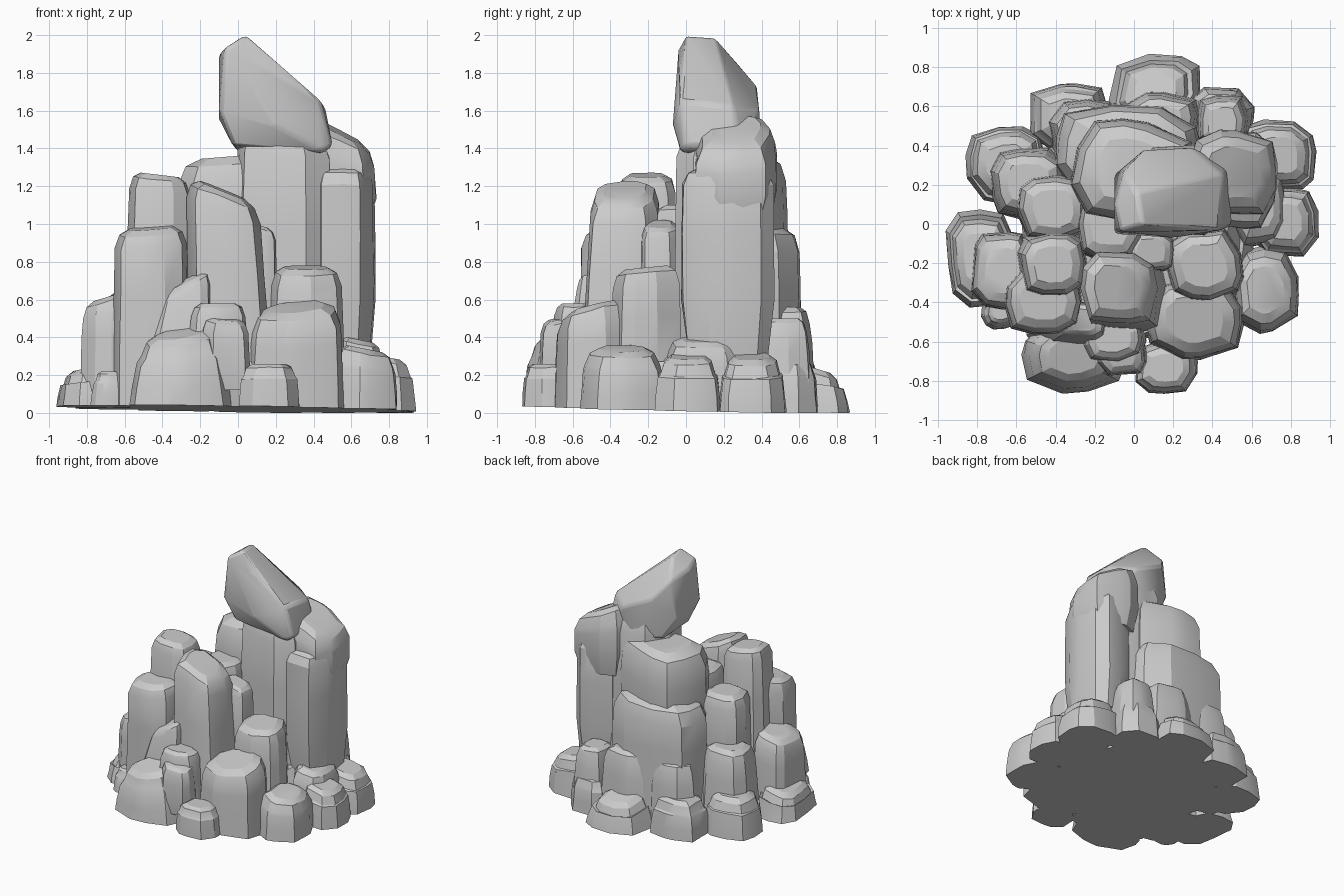
import bpy
import bmesh
import math
import random
from mathutils import Vector

cube = bpy.data.objects.get("Cube")
if cube:
    bpy.data.objects.remove(cube, do_unlink=True)

stone = bpy.data.materials.new("grey stone")
stone.use_nodes = True
GREY = (0.6, 0.6, 0.6, 1)
stone.diffuse_color = GREY
stone.node_tree.nodes["Principled BSDF"].inputs["Base Color"].default_value = GREY
rng = random.Random(7)


def ground(x, y):
    """Height of the slightly tilted underside."""
    return max(0, 0.02 - 0.012 * x - 0.02 * y)


def finish(name, bm, angle=24):
    bmesh.ops.recalc_face_normals(bm, faces=bm.faces)
    mesh = bpy.data.meshes.new(name)
    bm.to_mesh(mesh)
    bm.free()
    obj = bpy.data.objects.new(name, mesh)
    bpy.context.collection.objects.link(obj)
    mesh.materials.append(stone)
    bpy.ops.object.select_all(action="DESELECT")
    obj.select_set(True)
    bpy.context.view_layer.objects.active = obj
    bpy.ops.object.shade_smooth_by_angle(angle=math.radians(angle))
    return obj


def rock(name, xs, ys, top, bottom=None, taper=0.88, slope=(0, 0), lean=(0, 0), sides=11):
    """Chipped boulder filling a footprint, with a sloped and rounded top."""
    cx, cy = sum(xs) / 2, sum(ys) / 2
    rx, ry = (xs[1] - xs[0]) / 2, (ys[1] - ys[0]) / 2
    base = ground(cx, cy) if bottom is None else bottom
    height = top - base
    edge = min(0.4, 0.5 * min(rx, ry) / height)
    rings = [(0, 1 if bottom is None else 0.85), (0.3, 1 - (1 - taper) * 0.2),
             (0.65, 1 - (1 - taper) * 0.6), (1 - edge, taper),
             (1 - edge * 0.3, taper * 0.87), (1, taper * 0.62)]
    turn = rng.uniform(0, math.tau)
    angles = [turn + math.tau * (i + rng.uniform(-0.28, 0.28)) / sides for i in range(sides)]
    chips = [rng.uniform(0.93, 1.04) for _ in angles]
    bm = bmesh.new()
    loops = []
    for t, size in rings:
        loop = []
        for a, chip in zip(angles, chips):
            c, s = math.cos(a), math.sin(a)
            square = (abs(c) ** 3.5 + abs(s) ** 3.5) ** (-1 / 3.5)
            r = square * size * chip * rng.uniform(0.98, 1.02)
            dx, dy = rx * c * r, ry * s * r
            x, y = cx + dx + lean[0] * t, cy + dy + lean[1] * t
            z = base + t * (height + slope[0] * dx + slope[1] * dy)
            if 0 < t < 1:
                z += rng.uniform(-0.05, 0.05) * edge * height
            elif t == 0 and bottom is None:
                z = ground(x, y)
            loop.append(bm.verts.new((x, y, z)))
        loops.append(loop)
    for low, high in zip(loops, loops[1:]):
        for i in range(sides):
            j = (i + 1) % sides
            bm.faces.new((low[i], low[j], high[j], high[i]))
    bm.faces.new(loops[0])
    bm.faces.new(loops[-1])
    return finish(name, bm)


def hull_rock(name, points, bevel):
    """Angular block wrapped around a few corner points."""
    bm = bmesh.new()
    for p in points:
        bm.verts.new(p)
    bmesh.ops.convex_hull(bm, input=bm.verts)
    bmesh.ops.dissolve_limit(bm, angle_limit=math.radians(6), verts=bm.verts, edges=bm.edges)
    obj = finish(name, bm, 30)
    mod = obj.modifiers.new("worn edges", "BEVEL")
    mod.width = bevel
    mod.segments = 2
    mod.angle_limit = math.radians(25)
    return obj


# Hidden heart of the pile
rock("core", (-.62, .62), (-.58, .55), .4)

# Tall spire: column, side columns and leaning cap
rock("spire_column", (-.03, .53), (-.06, .42), 1.5, taper=.94, slope=(-.1, .1))
rock("spire_right_column", (.36, .73), (-.02, .47), 1.3, bottom=.3, taper=.98)
rock("spire_right_cap", (.28, .74), (.04, .49), 1.5, bottom=1.03, taper=.96, slope=(-.5, .1))
hull_rock("spire_peak", [
    (.04, 0, 2), (.02, .15, 1.99), (-.07, -.04, 1.93), (-.1, .1, 1.9), (-.05, .27, 1.85),
    (.05, .38, 1.72), (.22, -.04, 1.8), (.44, -.03, 1.65), (.46, .25, 1.62), (.3, .39, 1.6),
    (.5, 0, 1.42), (.49, .3, 1.4), (-.1, -.05, 1.6), (-.1, .25, 1.55), (-.03, 0, 1.42),
    (0, .3, 1.38), (.2, -.07, 1.52), (.2, .38, 1.35), (.46, -.03, 1.38)], .02)

# Blocks stacked behind the spire
rock("back_block", (-.32, .3), (.02, .54), 1.36, bottom=.6, taper=.95, slope=(.08, 0))
rock("back_shelf", (-.4, .36), (.1, .62), .98, taper=.96)
rock("back_foot_left", (-.44, -.04), (.3, .64), .56, taper=.85)
rock("back_foot_middle", (-.08, .34), (.34, .69), .56, taper=.85)
rock("back_foot_right", (.3, .6), (.36, .68), .5, taper=.8)

# Front left pillars
rock("front_pillar", (-.26, .19), (-.57, -.14), 1.18, taper=.88, slope=(-.4, .05), lean=(-.05, .03))
rock("left_pillar", (-.61, -.24), (-.38, -.03), 1.26, taper=.86, slope=(-.12, 0), lean=(.01, 0))
rock("left_step", (-.66, -.26), (-.57, -.2), .98, taper=.95, slope=(.08, .1))
rock("left_low_step", (-.84, -.5), (-.44, -.04), .62, taper=.92, slope=(.3, 0))
rock("middle_block", (-.6, -.22), (-.1, .25), 1, taper=.9)
rock("saddle_block", (-.3, .05), (-.2, .2), 1.1, taper=.9)
rock("pillar_wedge", (-.04, .22), (-.25, -.02), 1, taper=.88, slope=(-.3, 0))
rock("left_back_step", (-.74, -.34), (.02, .4), .64, taper=.85)

# Front steps
rock("front_upper_step", (.16, .56), (-.4, -.02), .77, taper=.93, slope=(0, .1))
rock("front_lower_step", (.05, .57), (-.7, -.28), .56, taper=.93, slope=(.1, .25))
rock("front_shard", (-.55, -.16), (-.66, -.4), .7, taper=.68, slope=(.5, .2), lean=(.08, .04))
rock("front_nook_stone", (-.27, .06), (-.72, -.45), .58, taper=.86)
rock("front_wedge", (-.2, .07), (-.78, -.55), .5, bottom=.12, slope=(-.1, .2))

# Ring of low boulders around the foot
rock("rim_front_left", (-.58, -.04), (-.87, -.48), .42, taper=.76, slope=(.15, .3))
rock("rim_front", (0, .33), (-.87, -.6), .26, taper=.86)
rock("rim_front_right", (.5, .84), (-.56, -.12), .34, taper=.88, slope=(-.2, 0))
rock("rim_right", (.58, .95), (-.17, .19), .3, taper=.82, slope=(-.2, 0))
rock("rim_right_back", (.54, .93), (.16, .54), .3, taper=.82, slope=(-.2, 0))
rock("rim_right_inner", (.48, .78), (-.12, .3), .39, taper=.88, slope=(-.2, 0))
rock("rim_back_right", (.28, .62), (.4, .7), .28)
rock("rim_back", (-.13, .34), (.46, .88), .24, taper=.74, slope=(0, -.3), sides=9)
rock("rim_back_left", (-.54, -.12), (.38, .72), .3, taper=.84)
rock("rim_left_back", (-.85, -.44), (.1, .5), .32, taper=.84)
rock("rim_left", (-.96, -.6), (-.42, .08), .24, taper=.82, slope=(.2, 0))
rock("rim_left_chip", (-.78, -.58), (-.54, -.36), .22, taper=.7)
